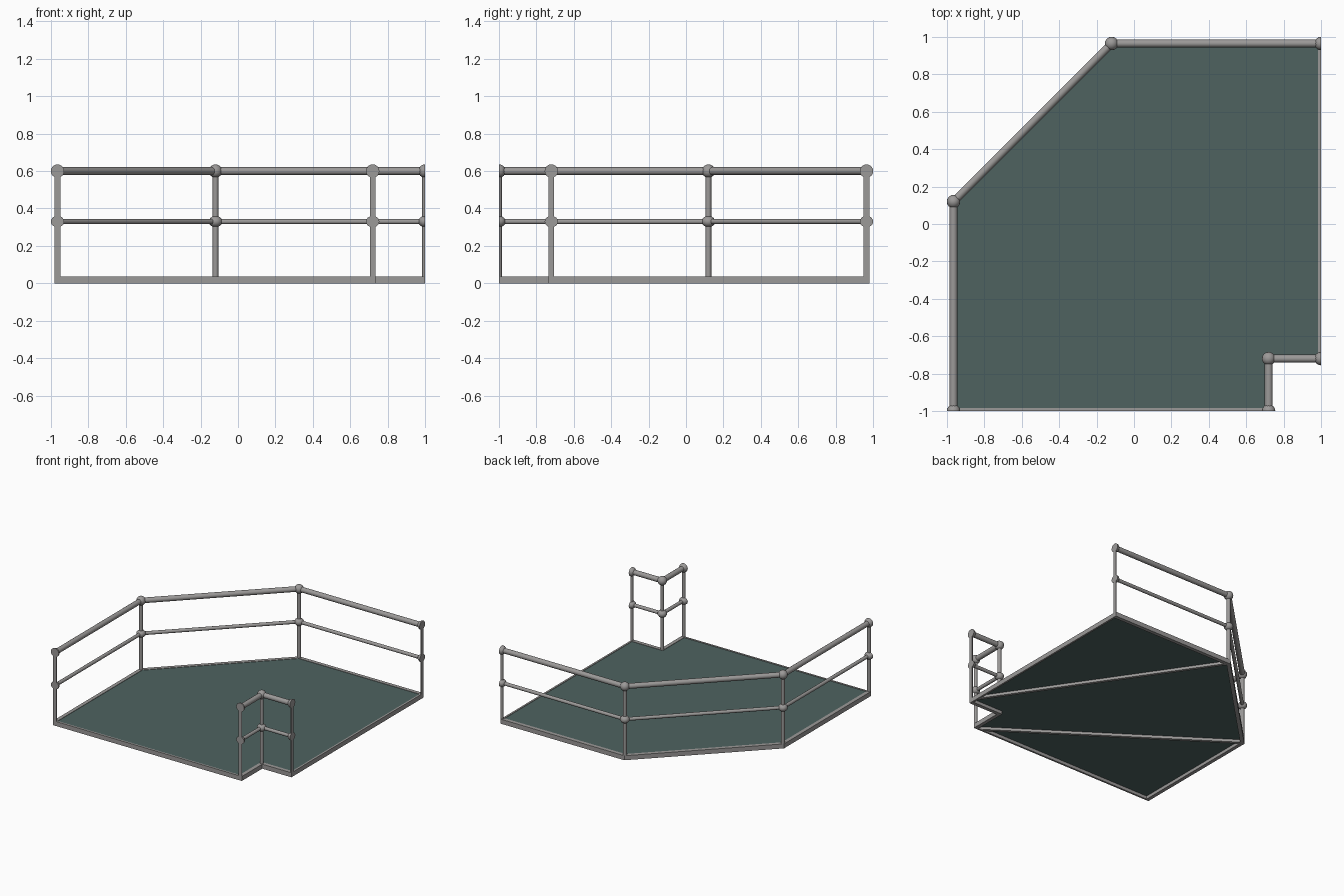
import bpy, bmesh
from mathutils import Vector, Matrix

cube = bpy.data.objects.get("Cube")
if cube:
    bpy.data.objects.remove(cube, do_unlink=True)


def material(name, rgb):
    m = bpy.data.materials.new(name)
    m.use_nodes = True
    m.diffuse_color = (*rgb, 1)
    m.node_tree.nodes["Principled BSDF"].inputs["Base Color"].default_value = (*rgb, 1)
    return m


STEEL = material("grey steel", (0.33, 0.32, 0.315))
DECK = material("dark green deck", (0.077, 0.123, 0.118))

# Centre line of the platform outline, counter-clockwise from the front corner
OUTLINE = [Vector(p) for p in [(-.965, -1), (.72, -1), (.72, -.72), (1, -.72),
                               (1, .965), (-.12, .965), (-.965, .12)]]
FRAME_TOP, MID_Z, TOP_Z = .037, .33, .6


def clip_side(bm, point, normal):
    """Cut flush with a module edge and close the cut."""
    cut = bmesh.ops.bisect_plane(bm, geom=bm.verts[:] + bm.edges[:] + bm.faces[:],
                                 plane_co=point, plane_no=normal, clear_outer=True)
    edges = [e for e in cut["geom_cut"] if isinstance(e, bmesh.types.BMEdge)]
    bmesh.ops.holes_fill(bm, edges=[e for e in edges if e.is_boundary], sides=0)


def finish(bm, name, mat, smooth=False):
    clip_side(bm, (1, 0, 0), (1, 0, 0))
    clip_side(bm, (0, -1, 0), (0, -1, 0))
    bmesh.ops.recalc_face_normals(bm, faces=bm.faces[:])
    mesh = bpy.data.meshes.new(name)
    bm.to_mesh(mesh)
    bm.free()
    mesh.materials.append(mat)
    obj = bpy.data.objects.new(name, mesh)
    bpy.context.collection.objects.link(obj)
    if smooth:
        bpy.ops.object.select_all(action='DESELECT')
        obj.select_set(True)
        bpy.context.view_layer.objects.active = obj
        bpy.ops.object.shade_smooth_by_angle()


def offset(points, d):
    """Mitred inward offset of a counter-clockwise polygon."""
    result = []
    for i, p in enumerate(points):
        a = (p - points[i - 1]).normalized()
        b = (points[(i + 1) % len(points)] - p).normalized()
        na, nb = Vector((-a.y, a.x)), Vector((-b.y, b.x))
        result.append(p + (na + nb) * d / (1 + na.dot(nb)))
    return result


def ring(bm, points, z):
    return [bm.verts.new((p.x, p.y, z)) for p in points]


def pipe(name, a, b, radius):
    a, b = Vector(a), Vector(b)
    turn = (b - a).to_track_quat('Z', 'Y').to_matrix().to_4x4()
    bm = bmesh.new()
    bmesh.ops.create_cone(bm, cap_ends=True, segments=16, radius1=radius, radius2=radius,
                          depth=(b - a).length,
                          matrix=Matrix.Translation((a + b) / 2) @ turn)
    finish(bm, name, STEEL, True)


def fitting(name, p, z, height):
    bm = bmesh.new()
    bmesh.ops.create_uvsphere(bm, u_segments=16, v_segments=8, radius=.036,
                              matrix=Matrix.Translation((p.x, p.y, z))
                              @ Matrix.Diagonal((1, 1, height, 1)))
    finish(bm, name, STEEL, True)


def brace(name, a, b):
    a, b = Vector(a), Vector(b)
    d = (b - a).normalized()
    side = Vector((-d.y, d.x)) * .012
    bm = bmesh.new()
    corners = [a - side, b - side, b + side, a + side]
    low, high = ring(bm, corners, .004), ring(bm, corners, .028)
    bm.faces.new(low)
    bm.faces.new(high)
    for i in range(4):
        j = (i + 1) % 4
        bm.faces.new((low[i], low[j], high[j], high[i]))
    finish(bm, name, STEEL)


# Mitred box-section perimeter frame
bm = bmesh.new()
outer, inner = offset(OUTLINE, -.015), offset(OUTLINE, .015)
loops = [ring(bm, outer, 0), ring(bm, inner, 0),
         ring(bm, inner, FRAME_TOP), ring(bm, outer, FRAME_TOP)]
for k in range(4):
    one, two = loops[k], loops[(k + 1) % 4]
    for i in range(len(OUTLINE)):
        j = (i + 1) % len(OUTLINE)
        bm.faces.new((one[i], one[j], two[j], two[i]))
finish(bm, "perimeter_frame", STEEL)

# Deck panel set inside the frame
bm = bmesh.new()
panel = offset(OUTLINE, .013)
low, high = ring(bm, panel, .026), ring(bm, panel, .034)
bm.faces.new(low)
bm.faces.new(high)
for i in range(len(panel)):
    j = (i + 1) % len(panel)
    bm.faces.new((low[i], low[j], high[j], high[i]))
finish(bm, "deck_panel", DECK)

# Diagonal braces below the deck
brace("front_brace", (-.965, .12), (.69, -1.01))
brace("back_brace", (-.12, .965), (1.01, -.69))

# Posts with pipe fittings
for i, p in enumerate(OUTLINE):
    pipe(f"post_{i + 1}", (p.x, p.y, .02), (p.x, p.y, TOP_Z), .015)
    fitting(f"middle_fitting_{i + 1}", p, MID_Z, .85)
    fitting(f"top_fitting_{i + 1}", p, TOP_Z, 1)

# Handrails and middle rails, leaving the front and left sides open
for i in (1, 2, 4, 5, 6):
    a, b = OUTLINE[i], OUTLINE[(i + 1) % len(OUTLINE)]
    pipe(f"handrail_{i}", (a.x, a.y, TOP_Z), (b.x, b.y, TOP_Z), .021)
    pipe(f"middle_rail_{i}", (a.x, a.y, MID_Z), (b.x, b.y, MID_Z), .014)
